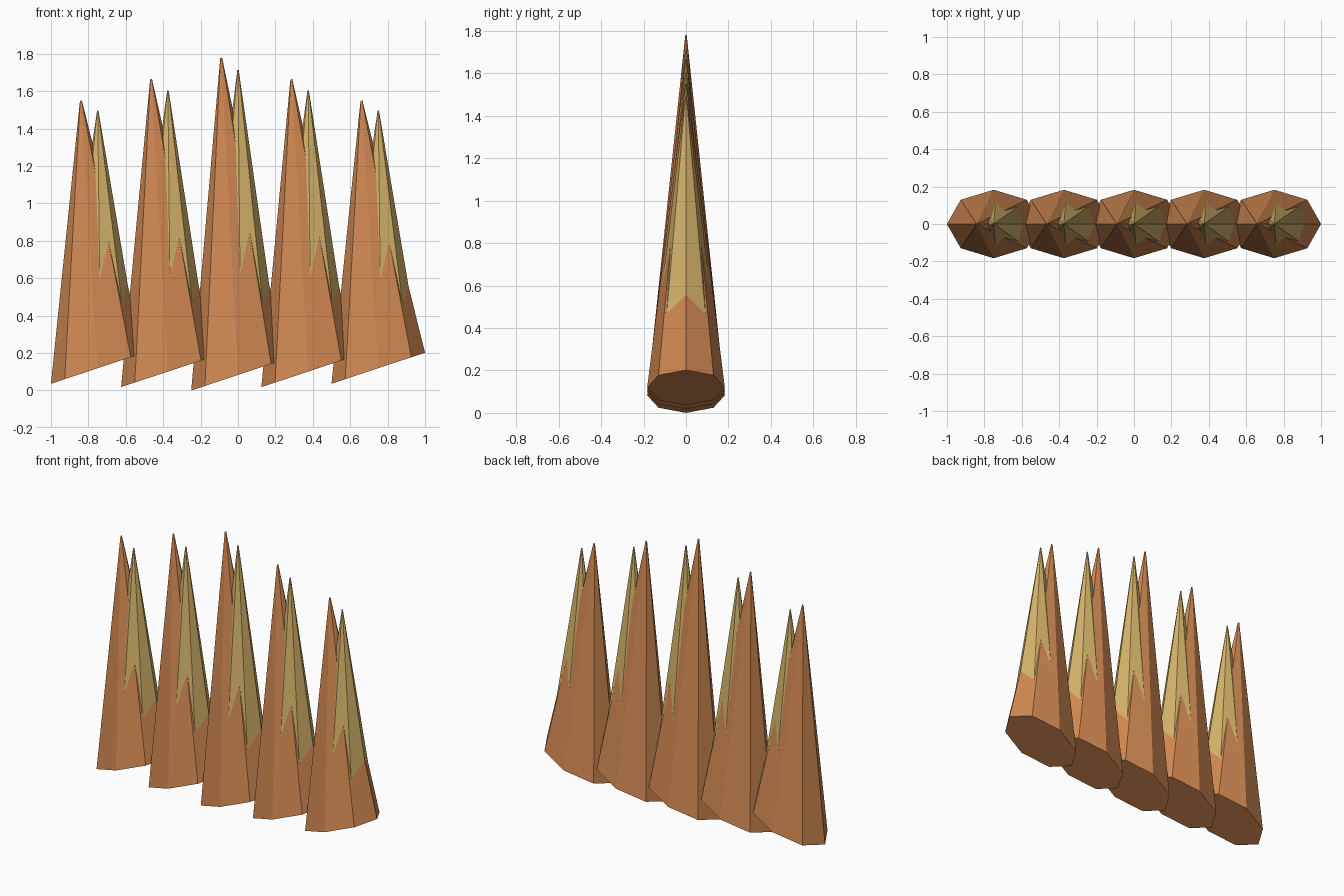
import bpy
import bmesh
import math

cube = bpy.data.objects.get("Cube")
if cube:
    bpy.data.objects.remove(cube)

SIDES = 8


def material(name, color):
    mat = bpy.data.materials.new(name)
    mat.use_nodes = True
    mat.diffuse_color = (*color, 1)
    mat.node_tree.nodes["Principled BSDF"].inputs["Base Color"].default_value = (*color, 1)
    return mat


def spike(name, base, radii, tilt, tip, mat):
    """Eight-sided leaning spike with an oval, sloped base and a tiny blunt tip."""
    bm = bmesh.new()

    def ring(center, scale):
        verts = []
        for i in range(SIDES):
            a = math.tau * i / SIDES
            c, s = math.cos(a) * scale, math.sin(a) * scale
            verts.append(bm.verts.new((center[0] + radii[0] * c,
                                       radii[1] * s,
                                       center[1] + tilt * c)))
        return verts

    low, high = ring(base, 1), ring(tip, 0.02)
    for i in range(SIDES):
        j = (i + 1) % SIDES
        bm.faces.new((low[i], low[j], high[j], high[i]))
    bm.faces.new(low[::-1])
    bm.faces.new(high)
    mesh = bpy.data.meshes.new(name)
    bm.to_mesh(mesh)
    bm.free()
    mesh.materials.append(mat)
    obj = bpy.data.objects.new(name, mesh)
    bpy.context.collection.objects.link(obj)


orange = material("orange_brown", (0.64, 0.25, 0.085))
yellow = material("straw_yellow", (0.66, 0.45, 0.145))

# Row of five spikes, tallest in the middle
for n in range(-2, 3):
    x = 0.375 * n
    z = 0.083 + 0.018 * abs(n)
    height = 1.695 - 0.132 * abs(n)

    # Outer spike leaning to the right
    spike(f"outer_spike_{n + 3}", (x, z), (0.25, 0.183), 0.083,
          (x - 0.09, z + height), orange)

    # Inner spike breaking out through the left side
    top = z + 0.962 * height
    spike(f"inner_spike_{n + 3}", (x + 0.014, top - 0.835 * height), (0.191, 0.149), 0,
          (x, top), yellow)
